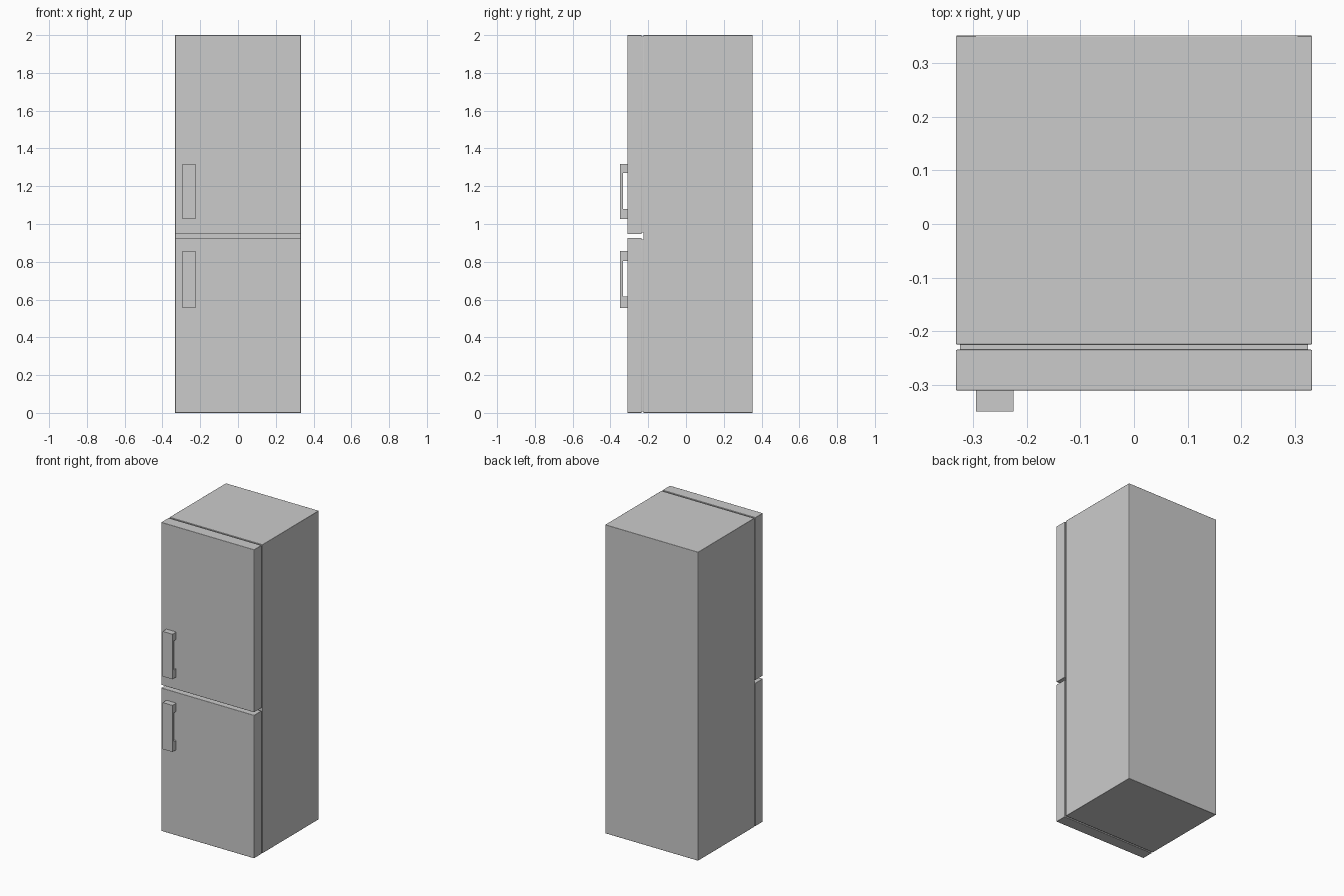
import bpy
import bmesh

if "Cube" in bpy.data.objects:
    bpy.data.objects.remove(bpy.data.objects["Cube"])


def finish(name, bm, bevel=0.0):
    bmesh.ops.recalc_face_normals(bm, faces=bm.faces)
    mesh = bpy.data.meshes.new(name)
    bm.to_mesh(mesh)
    bm.free()
    obj = bpy.data.objects.new(name, mesh)
    bpy.context.collection.objects.link(obj)
    if bevel:
        mod = obj.modifiers.new("soft_edges", "BEVEL")
        mod.width = bevel
        mod.segments = 2
    bpy.ops.object.select_all(action="DESELECT")
    obj.select_set(True)
    bpy.context.view_layer.objects.active = obj
    bpy.ops.object.shade_smooth_by_angle()
    return obj


def box(name, x, y, z, bevel=0.0):
    """Box from (min, max) ranges."""
    bm = bmesh.new()
    bmesh.ops.create_cube(bm, size=1)
    for v in bm.verts:
        v.co = [r[0] if c < 0 else r[1] for c, r in zip(v.co, (x, y, z))]
    return finish(name, bm, bevel)


def handle(name, outer, inner):
    """U-shaped side profile extruded across the handle's width."""
    front, grip, back = -0.35, -0.333, -0.31
    profile = [(back, outer[0]), (front, outer[0]), (front, outer[1]), (back, outer[1]),
               (back, inner[1]), (grip, inner[1]), (grip, inner[0]), (back, inner[0])]
    bm = bmesh.new()
    face = bm.faces.new([bm.verts.new((-0.295, y, z)) for y, z in profile])
    new = bmesh.ops.extrude_face_region(bm, geom=[face])["geom"]
    bmesh.ops.translate(bm, vec=(0.07, 0, 0),
                        verts=[v for v in new if isinstance(v, bmesh.types.BMVert)])
    return finish(name, bm)


W = 0.333
SEAL_INSET = 0.008

# Cabinet
box("cabinet", (-W, W), (-0.225, 0.352), (0, 2), 0.002)

# Doors with recessed seals behind them, and their handles
doors = [
    ("fridge", (0.946, 2.0), (1.026, 1.318), (1.08, 1.27)),
    ("freezer", (0.0, 0.927), (0.555, 0.857), (0.615, 0.803)),
]
for name, (z0, z1), outer, inner in doors:
    box(name + "_door", (-W, W), (-0.311, -0.235), (z0, z1), 0.002)
    box(name + "_door_seal", (-W + SEAL_INSET, W - SEAL_INSET), (-0.236, -0.224),
        (z0 + SEAL_INSET, z1 - SEAL_INSET))
    handle(name + "_handle", outer, inner)
